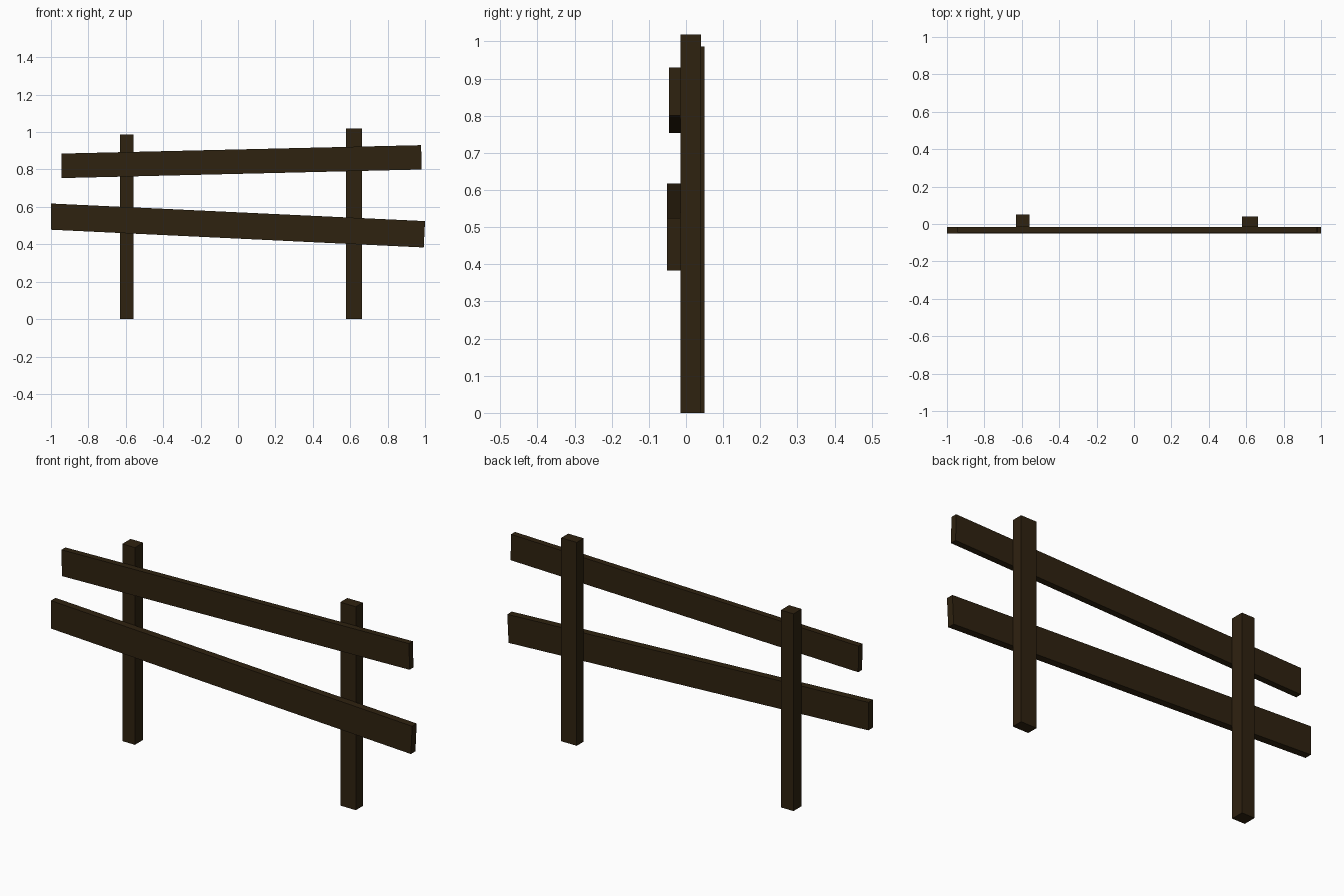
import bpy
import bmesh

cube = bpy.data.objects.get("Cube")
if cube:
    bpy.data.objects.remove(cube, do_unlink=True)

wood = bpy.data.materials.new("dark_brown_wood")
wood.use_nodes = True
colour = (0.028, 0.016, 0.005, 1)
wood.diffuse_color = colour
bsdf = wood.node_tree.nodes["Principled BSDF"]
bsdf.inputs["Base Color"].default_value = colour
bsdf.inputs["Roughness"].default_value = 0.9


def board(name, outline, front, back):
    """Extrude an x-z outline from front to back along y."""
    bm = bmesh.new()
    face = bm.faces.new([bm.verts.new((x, front, z)) for x, z in outline])
    result = bmesh.ops.extrude_face_region(bm, geom=[face])
    moved = [v for v in result["geom"] if isinstance(v, bmesh.types.BMVert)]
    bmesh.ops.translate(bm, vec=(0, back - front, 0), verts=moved)
    bmesh.ops.recalc_face_normals(bm, faces=bm.faces)
    mesh = bpy.data.meshes.new(name)
    bm.to_mesh(mesh)
    bm.free()
    mesh.materials.append(wood)
    obj = bpy.data.objects.new(name, mesh)
    bpy.context.collection.objects.link(obj)
    return obj


def post(name, x0, x1, height, back):
    board(name, [(x0, 0), (x1, 0), (x1, height), (x0, height)], JOINT, back)


# Rails are nailed to the front of the posts at this depth
JOINT = -0.015

# Upright posts
post("right_post", -0.63, -0.56, 0.987, 0.05)
post("left_post", 0.577, 0.663, 1.018, 0.04)

# Crooked rails
board("upper_rail", [(-0.943, 0.754), (0.982, 0.8), (0.979, 0.93), (-0.945, 0.885)],
      -0.046, JOINT)
board("lower_rail", [(-0.999, 0.478), (0.993, 0.383), (1.0, 0.524), (-1.0, 0.618)],
      -0.051, JOINT)
